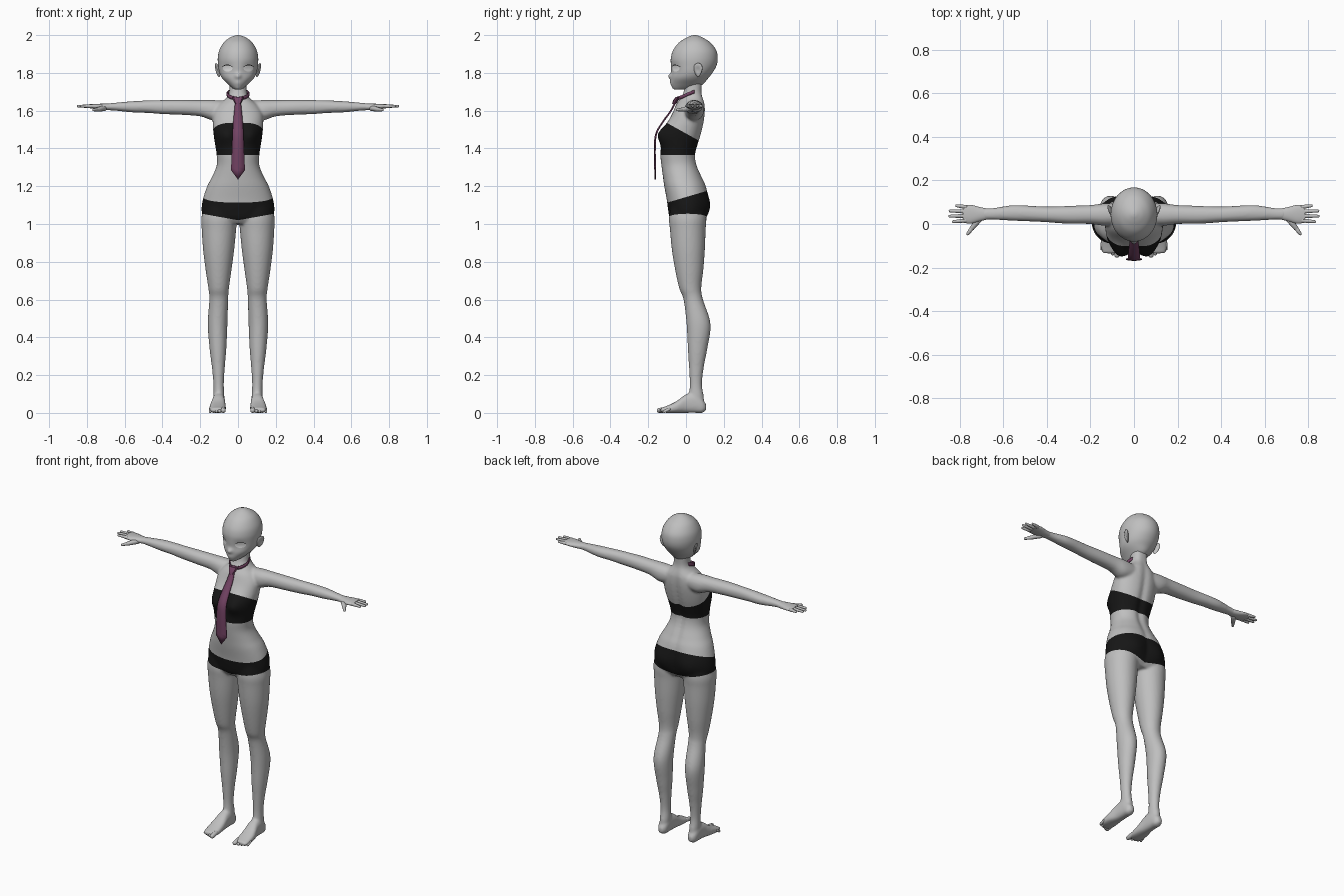
import bpy, bmesh, math
from mathutils import Vector
from mathutils.bvhtree import BVHTree

cube = bpy.data.objects.get("Cube")
if cube:
    bpy.data.objects.remove(cube)


def material(name, rgb):
    m = bpy.data.materials.new(name)
    m.use_nodes = True
    m.diffuse_color = (*rgb, 1)
    m.node_tree.nodes["Principled BSDF"].inputs["Base Color"].default_value = (*rgb, 1)
    return m


SKIN = material("grey skin", (0.52, 0.52, 0.52))
BLACK = material("black cloth", (0.008, 0.008, 0.008))
MAUVE = material("mauve silk", (0.17, 0.055, 0.125))
WHITE = material("eye white", (0.9, 0.9, 0.9))


def finish(name, bm, *mats, angle=60):
    bmesh.ops.recalc_face_normals(bm, faces=bm.faces)
    mesh = bpy.data.meshes.new(name)
    bm.to_mesh(mesh)
    bm.free()
    obj = bpy.data.objects.new(name, mesh)
    bpy.context.collection.objects.link(obj)
    for m in mats:
        mesh.materials.append(m)
    bpy.ops.object.select_all(action="DESELECT")
    obj.select_set(True)
    bpy.context.view_layer.objects.active = obj
    bpy.ops.object.shade_smooth_by_angle(angle=math.radians(angle))
    return obj


def spline(rows, steps):
    """Catmull-Rom through rows of equal length."""
    out = []
    for i in range(len(rows) - 1):
        a, b, c, d = (rows[max(0, min(len(rows) - 1, i + k))] for k in (-1, 0, 1, 2))
        for s in range(steps):
            t = s / steps
            out.append([(2 * q + (r - p) * t + (2 * p - 5 * q + 4 * r - w) * t * t
                         + (3 * q - p - 3 * r + w) * t ** 3) / 2
                        for p, q, r, w in zip(a, b, c, d)])
    return out + [list(rows[-1])]


def loft(bm, axis, rows, sides=40, steps=6, power=0.92, side=1, deform=None):
    """Rows are (position on axis, min and max of each other axis)."""
    others = [k for k in range(3) if k != axis]
    rings = []
    for t, a0, a1, b0, b1 in spline(rows, steps):
        ring = []
        for k in range(sides):
            w = math.tau * k / sides
            c, s = math.cos(w), math.sin(w)
            co = Vector((0, 0, 0))
            co[axis] = t
            co[others[0]] = (a0 + a1) / 2 + (a1 - a0) / 2 * math.copysign(abs(c) ** power, c)
            co[others[1]] = (b0 + b1) / 2 + (b1 - b0) / 2 * math.copysign(abs(s) ** power, s)
            co.x *= side
            if deform:
                deform(co)
            ring.append(bm.verts.new(co))
        rings.append(ring)
    for lo, hi in zip(rings, rings[1:]):
        for k in range(sides):
            n = (k + 1) % sides
            bm.faces.new((lo[k], lo[n], hi[n], hi[k]))
    bm.faces.new(rings[0][::-1])
    bm.faces.new(rings[-1])


def capsule(bm, start, end, r0, r1):
    start, end = Vector(start), Vector(end)
    turn = (end - start).to_track_quat("Z", "Y")
    made = bmesh.ops.create_uvsphere(bm, u_segments=14, v_segments=9, radius=1)
    for v in made["verts"]:
        base, r = (end, r1) if v.co.z > 0 else (start, r0)
        v.co = base + turn @ (v.co * r)


def bump(co, x, z, spread):
    return math.exp(-((abs(co.x) - x) ** 2 + (co.z - z) ** 2) / (2 * spread ** 2))


def torso_shape(co):
    if co.y < -0.03:
        co.y -= 0.045 * bump(co, 0.068, 1.475, 0.038)
    elif co.y > 0.03:
        co.y += 0.022 * bump(co, 0.09, 1.09, 0.05)
        co.y -= 0.012 * math.exp(-(co.x / 0.02) ** 2) * bump(co, 0, 1.4, 0.2)


# Body: torso, arms, legs and feet fused into one skin
body = bmesh.new()
loft(body, 2, [
    (1.00, -0.15, 0.15, -0.06, 0.08), (1.03, -0.18, 0.18, -0.085, 0.10),
    (1.07, -0.193, 0.193, -0.094, 0.11), (1.13, -0.186, 0.186, -0.102, 0.115),
    (1.20, -0.163, 0.163, -0.115, 0.106), (1.25, -0.137, 0.137, -0.122, 0.085),
    (1.31, -0.113, 0.113, -0.13, 0.06), (1.365, -0.113, 0.113, -0.135, 0.052),
    (1.42, -0.121, 0.121, -0.128, 0.065), (1.48, -0.13, 0.13, -0.113, 0.083),
    (1.54, -0.134, 0.134, -0.093, 0.096), (1.59, -0.13, 0.13, -0.07, 0.102),
    (1.63, -0.105, 0.105, -0.053, 0.102), (1.655, -0.075, 0.075, -0.037, 0.096),
    (1.68, -0.053, 0.053, -0.02, 0.088), (1.71, -0.046, 0.046, -0.01, 0.085),
    (1.78, -0.046, 0.046, 0.0, 0.09)], sides=64, deform=torso_shape)
for s in (1, -1):
    loft(body, 0, [
        (0.05, 0.0, 0.09, 1.56, 1.65), (0.13, -0.008, 0.095, 1.548, 1.656),
        (0.20, 0.0, 0.087, 1.57, 1.656), (0.30, 0.001, 0.083, 1.578, 1.657),
        (0.40, 0.008, 0.08, 1.582, 1.656), (0.48, 0.012, 0.084, 1.588, 1.654),
        (0.56, 0.015, 0.086, 1.591, 1.65), (0.65, 0.02, 0.073, 1.60, 1.642),
        (0.70, 0.018, 0.073, 1.603, 1.637)], side=s)
    loft(body, 2, [
        (0.02, 0.08, 0.125, 0.02, 0.095), (0.08, 0.072, 0.13, 0.015, 0.095),
        (0.15, 0.075, 0.13, 0.02, 0.085), (0.24, 0.07, 0.138, 0.016, 0.094),
        (0.335, 0.062, 0.15, 0.01, 0.112), (0.47, 0.056, 0.16, 0.003, 0.13),
        (0.60, 0.052, 0.152, -0.013, 0.09), (0.66, 0.048, 0.157, -0.036, 0.081),
        (0.76, 0.034, 0.172, -0.058, 0.092), (0.865, 0.02, 0.185, -0.075, 0.10),
        (0.97, 0.01, 0.192, -0.085, 0.104), (1.03, 0.006, 0.194, -0.09, 0.108),
        (1.10, 0.02, 0.18, -0.08, 0.10)], side=s, power=1)
    loft(body, 1, [
        (-0.135, 0.075, 0.145, 0.004, 0.026), (-0.10, 0.064, 0.152, 0.0, 0.038),
        (-0.05, 0.064, 0.15, 0.0, 0.062), (0.0, 0.068, 0.138, 0.0, 0.098),
        (0.05, 0.07, 0.134, 0.0, 0.105), (0.085, 0.074, 0.13, 0.0, 0.075),
        (0.107, 0.088, 0.116, 0.015, 0.045)], side=s, power=0.8)
draft = finish("body_draft", body)
remesh = draft.modifiers.new("Fuse", "REMESH")
remesh.mode, remesh.voxel_size = "VOXEL", 0.007
smooth = draft.modifiers.new("Relax", "SMOOTH")
smooth.factor, smooth.iterations = 0.5, 7
fused = draft.evaluated_get(bpy.context.evaluated_depsgraph_get()).to_mesh()
body = bmesh.new()
body.from_mesh(fused)
bpy.data.objects.remove(draft)

# Garment edges are cut as planes through the skin, then coloured between
TOP_EDGE = (Vector((0, -0.11, 1.54)), Vector((0, 0.1, 0.18)))
TOP_HEM = (Vector((0, 0, 1.365)), Vector((0, 0, 1)))
SHORTS_EDGE = (Vector((0, -0.1, 1.113)), Vector((0, -0.295, 1)))
LEG_HEMS = [(Vector((0, 0, 1.02)), Vector((-0.18 * s, 0, 1))) for s in (1, -1)]


def above(p, plane):
    return (p - plane[0]).dot(plane[1]) > 0


def cut(plane, inside):
    faces = [f for f in body.faces if inside(f.calc_center_median())]
    geom = set(faces) | {e for f in faces for e in f.edges} | {v for f in faces for v in f.verts}
    bmesh.ops.bisect_plane(body, geom=list(geom), dist=1e-5, plane_co=plane[0], plane_no=plane[1])


cut((Vector(), Vector((1, 0, 0))), lambda p: abs(p.x) < 0.02)
cut(TOP_EDGE, lambda p: abs(p.x) < 0.17 and 1.4 < p.z < 1.6)
cut(TOP_HEM, lambda p: 1.3 < p.z < 1.42)
cut(SHORTS_EDGE, lambda p: 1.05 < p.z < 1.25)
for s, hem in zip((1, -1), LEG_HEMS):
    cut(hem, lambda p: p.x * s > 0 and 0.95 < p.z < 1.1)
for f in body.faces:
    p = f.calc_center_median()
    bandeau = abs(p.x) < 0.17 and above(p, TOP_HEM) and not above(p, TOP_EDGE)
    shorts = above(p, LEG_HEMS[p.x < 0]) and not above(p, SHORTS_EDGE)
    f.material_index = int(bandeau or shorts)
finish("body", body, SKIN, BLACK)

# Hands and toes
for s, label in ((1, "left"), (-1, "right")):
    hand = bmesh.new()
    loft(hand, 0, [
        (0.67, 0.022, 0.07, 1.603, 1.637), (0.71, 0.012, 0.078, 1.603, 1.637),
        (0.75, 0.002, 0.088, 1.608, 1.636), (0.785, 0.006, 0.087, 1.613, 1.634)], sides=24, side=s)
    for y0, x1, y1 in ((0.078, 0.815, 0.084), (0.058, 0.845, 0.06),
                       (0.037, 0.847, 0.036), (0.016, 0.83, 0.011)):
        capsule(hand, (0.775 * s, y0, 1.623), (x1 * s, y1, 1.624), 0.0105, 0.0065)
    capsule(hand, (0.71 * s, 0.025, 1.613), (0.745 * s, -0.02, 1.606), 0.016, 0.011)
    capsule(hand, (0.745 * s, -0.02, 1.606), (0.764 * s, -0.045, 1.604), 0.011, 0.007)
    finish(label + "_hand", hand, SKIN)
    toes = bmesh.new()
    for k in range(5):
        r = 0.013 if k == 0 else 0.0095 - 0.0005 * k
        x = 0.078 + 0.0165 * k + (0.003 if k else 0)
        capsule(toes, (x * s, -0.105 + 0.004 * k, 0.02), (x * s, -0.142 + 0.007 * k, r), r, r)
    finish(label + "_toes", toes, SKIN)


# Head with a small pointed nose and soft eye hollows
def face_shape(co):
    if co.y < 0:
        co.y -= 0.016 * bump(co, 0, 1.783, 0.011) + 0.006 * bump(co, 0, 1.75, 0.013)
        co.y += 0.008 * bump(co, 0.055, 1.822, 0.02)


head = bmesh.new()
loft(head, 2, [
    (1.712, -0.016, 0.016, -0.06, -0.02), (1.72, -0.03, 0.03, -0.071, 0.05),
    (1.74, -0.053, 0.053, -0.077, 0.09), (1.77, -0.083, 0.083, -0.078, 0.116),
    (1.80, -0.098, 0.098, -0.077, 0.14), (1.84, -0.105, 0.105, -0.08, 0.162),
    (1.88, -0.107, 0.107, -0.08, 0.168), (1.92, -0.099, 0.099, -0.068, 0.16),
    (1.96, -0.076, 0.076, -0.038, 0.13), (1.985, -0.046, 0.046, 0.0, 0.092),
    (1.997, -0.018, 0.018, 0.028, 0.064), (2.0, -0.003, 0.003, 0.043, 0.049)],
    sides=72, power=1, deform=face_shape)
skull = BVHTree.FromBMesh(head)
finish("head", head, SKIN)


def on_face(x, z, lift):
    hit = skull.ray_cast(Vector((x, -1, z)), Vector((0, 1, 0)))[0]
    return hit + Vector((0, -lift, 0))


def patch(name, mat, outline, lift, rings=5):
    """Thin plate that follows the face; outline gives x, z from (angle, reach)."""
    bm = bmesh.new()
    grid = [[bm.verts.new(on_face(*outline(math.tau * k / 28, j / rings), lift))
             for k in range(28)] for j in range(1, rings + 1)]
    bm.faces.new(grid[0])
    for a, b in zip(grid, grid[1:]):
        for k in range(28):
            n = (k + 1) % 28
            bm.faces.new((a[k], b[k], b[n], a[n]))
    return finish(name, bm, mat)


# Eyes, lashes and ears
for s, label in ((1, "left"), (-1, "right")):
    def eye(w, r):
        return s * (0.055 + 0.025 * r * math.cos(w)), 1.824 + 0.017 * r * math.sin(w)

    def lash(w, r):
        u = r * math.cos(w)
        return s * (0.057 + 0.029 * u), 1.842 - 0.011 * u * u + 0.0022 * r * math.sin(w)

    patch(label + "_eye", WHITE, eye, 0.002)
    patch(label + "_lash", BLACK, lash, 0.003)
    ear = bmesh.new()
    bmesh.ops.create_uvsphere(ear, u_segments=24, v_segments=16, radius=1)
    for v in ear.verts:
        x, y, z = v.co
        hollow = 0.007 * math.exp(-4 * (y * y + z * z)) if x > 0 else 0
        width = 1 + 0.35 * z
        v.co = (s * (0.108 + 0.009 * x + 0.008 * y + 0.008 * z - hollow),
                0.064 + 0.022 * y * width, 1.815 + 0.037 * z)
    finish(label + "_ear", ear, SKIN)

# Necktie: hanging blade, knot and neck band
tie = bmesh.new()
blade = spline([(0.014, -0.056, 1.655), (0.02, -0.085, 1.60), (0.025, -0.125, 1.545),
                (0.029, -0.162, 1.48), (0.032, -0.17, 1.40), (0.037, -0.168, 1.285)], 5)
strip = [[tie.verts.new((k * w, y + 0.004 * abs(k), z)) for k in (-1, 0, 1)] for w, y, z in blade]
for a, b in zip(strip, strip[1:]):
    for k in (0, 1):
        tie.faces.new((a[k], a[k + 1], b[k + 1], b[k]))
tip = tie.verts.new((0, -0.166, 1.235))
for k in (0, 1):
    tie.faces.new((strip[-1][k], strip[-1][k + 1], tip))
tie_obj = finish("tie_blade", tie, MAUVE, angle=30)
tie_obj.modifiers.new("Thickness", "SOLIDIFY").thickness = 0.006

knot = bmesh.new()
loft(knot, 2, [(1.635, -0.014, 0.014, -0.074, -0.052), (1.655, -0.024, 0.024, -0.068, -0.04),
               (1.672, -0.032, 0.032, -0.055, -0.03)], sides=8, steps=1)
finish("tie_knot", knot, MAUVE, angle=30)

for s, label in ((1, "left"), (-1, "right")):
    band = bmesh.new()
    path = spline([(0.012, -0.048, 1.665), (0.042, -0.025, 1.672),
                   (0.06, 0.008, 1.687), (0.05, 0.045, 1.70)], 5)
    rails = [[band.verts.new((s * x, y, z + h)) for h in (-0.009, 0.009)] for x, y, z in path]
    for a, b in zip(rails, rails[1:]):
        band.faces.new((a[0], b[0], b[1], a[1]))
    strap = finish(label + "_neck_band", band, MAUVE)
    strap.modifiers.new("Thickness", "SOLIDIFY").thickness = 0.005
